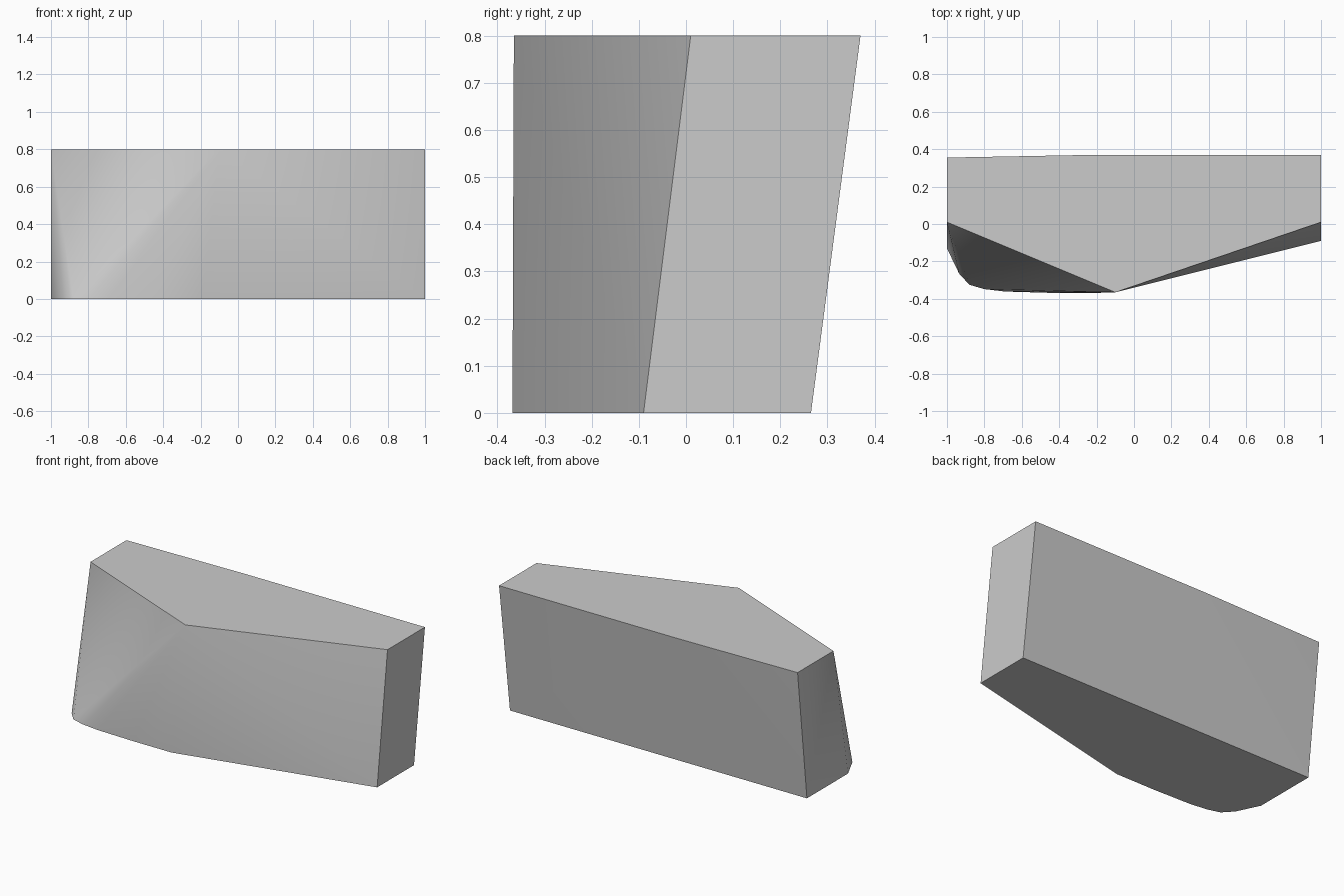
import bpy
import bmesh
import math

cube = bpy.data.objects.get("Cube")
if cube:
    bpy.data.objects.remove(cube, do_unlink=True)

# Single plain grey material
grey = bpy.data.materials.new("light_grey")
grey.use_nodes = True
colour = (0.6, 0.6, 0.6, 1.0)
grey.diffuse_color = colour
grey.node_tree.nodes["Principled BSDF"].inputs["Base Color"].default_value = colour

HEIGHT = 0.8
# Top outline: angular, with one pointed front corner
top_outline = [(-1, 0.355), (-1, 0.01), (-0.1, -0.365), (1, 0.01), (1, 0.37), (-0.2, 0.37)]
# Bottom outline: shifted forward, with a rounded front corner
bottom_outline = [(-1, 0.265), (-1, -0.13), (-0.935, -0.265), (-0.88, -0.325),
                  (-0.8, -0.348), (-0.69, -0.361), (-0.45, -0.368), (-0.19, -0.368),
                  (1, -0.09), (1, 0.265)]

# Solid block spanning both outlines
bm = bmesh.new()
for outline, z in ((top_outline, HEIGHT), (bottom_outline, 0.0)):
    for x, y in outline:
        bm.verts.new((x, y, z))
bmesh.ops.convex_hull(bm, input=bm.verts[:])
bmesh.ops.dissolve_limit(bm, angle_limit=math.radians(0.3), verts=bm.verts[:], edges=bm.edges[:])
bmesh.ops.recalc_face_normals(bm, faces=bm.faces[:])

mesh = bpy.data.meshes.new("faceted_block")
bm.to_mesh(mesh)
bm.free()
mesh.materials.append(grey)
block = bpy.data.objects.new("faceted_block", mesh)
bpy.context.collection.objects.link(block)

# Soft shading over the front folds, crisp outer edges
bpy.context.view_layer.objects.active = block
block.select_set(True)
bpy.ops.object.shade_smooth_by_angle(angle=math.radians(30))
weighted = block.modifiers.new("weighted_normals", 'WEIGHTED_NORMAL')
weighted.keep_sharp = True
